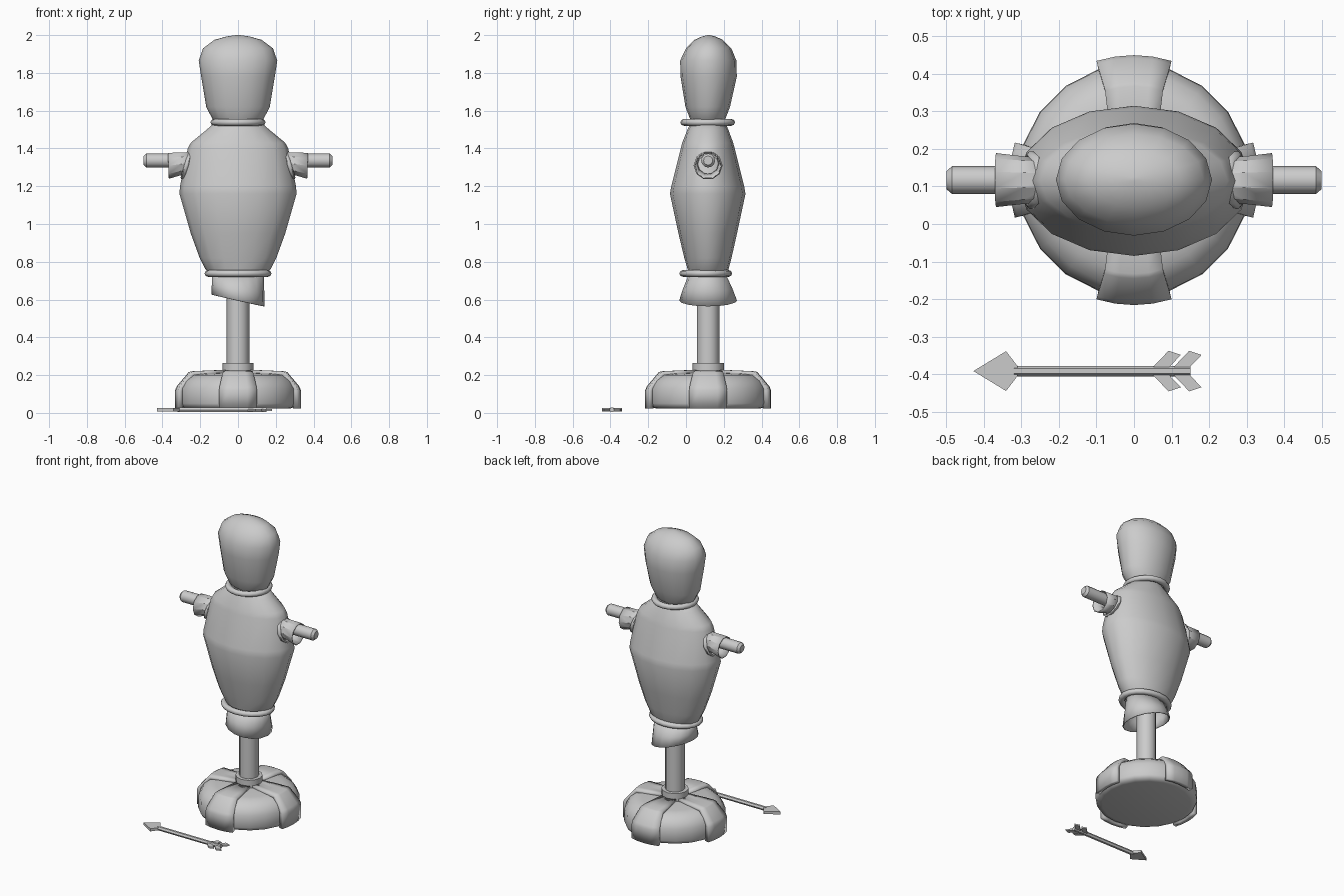
import bpy, math
from mathutils import Vector

if "Cube" in bpy.data.objects:
    bpy.data.objects.remove(bpy.data.objects["Cube"])

CY = 0.117  # centre line of the dummy


def make(name, verts, faces, angle=35, thick=0, offset=-1):
    me = bpy.data.meshes.new(name)
    me.from_pydata(verts, [], faces)
    ob = bpy.data.objects.new(name, me)
    bpy.context.collection.objects.link(ob)
    bpy.context.view_layer.objects.active = ob
    ob.select_set(True)
    bpy.ops.object.mode_set(mode='EDIT')
    bpy.ops.mesh.select_all(action='SELECT')
    bpy.ops.mesh.normals_make_consistent(inside=False)
    bpy.ops.object.mode_set(mode='OBJECT')
    if thick:
        m = ob.modifiers.new("thickness", 'SOLIDIFY')
        m.thickness, m.offset = thick, offset
    bpy.ops.object.shade_smooth_by_angle(angle=math.radians(angle))
    ob.select_set(False)
    return ob


def ring_z(z, rx, ry, cy=CY, n=16, tilt=0):
    return [Vector((rx * math.cos(a), cy + ry * math.sin(a), z + tilt * rx * math.cos(a)))
            for a in (2 * math.pi * i / n for i in range(n))]


def ring_x(x, r, cz, n=10, lean=0, cy=CY):
    return [Vector((x - lean * r * math.sin(a), cy + r * math.cos(a), cz + r * math.sin(a)))
            for a in (2 * math.pi * i / n for i in range(n))]


def loft(name, rings, caps=True, closed=False, **kw):
    n = len(rings[0])
    verts = [v for r in rings for v in r]
    m = len(rings)
    faces = []
    for j in range(m if closed else m - 1):
        k = (j + 1) % m
        faces += [(j*n + i, j*n + (i+1) % n, k*n + (i+1) % n, k*n + i) for i in range(n)]
    if caps and not closed:
        faces += [tuple(range(n)), tuple(range((m-1)*n, m*n))]
    return make(name, verts, faces, **kw)


def band(name, z, rx, ry, cy, h):
    # cord tied round the cloth
    rings = []
    for i in range(8):
        a = 2 * math.pi * i / 8
        d = 0.02 * (math.cos(a) - 1)
        rings.append(ring_z(z + h * math.sin(a), rx + d, ry + d, cy, 20))
    return loft(name, rings, closed=True, angle=60)


# weighted base
loft("base", [ring_z(z, r, r, n=20) for z, r in
     [(0.022, 0.27), (0.03, 0.30), (0.05, 0.31), (0.13, 0.308), (0.17, 0.285),
      (0.20, 0.245), (0.207, 0.2), (0.212, 0.08)]], angle=50)

# four straps over the base
strap = [(0.333, 0.022, 0.1), (0.333, 0.12, 0.1), (0.325, 0.14, 0.098),
         (0.262, 0.215, 0.08), (0.25, 0.22, 0.077), (0.19, 0.223, 0.07), (0.075, 0.228, 0.05)]
for k, side in enumerate(("right", "back", "left", "front")):
    a = k * math.pi / 2
    ca, sa = math.cos(a), math.sin(a)
    verts, faces = [], []
    for r, z, w in strap:
        for s in (-1, -0.5, 0, 0.5, 1):
            t = s * w
            u = math.sqrt(r * r - t * t)
            verts.append((u*ca - t*sa, CY + u*sa + t*ca, z))
    for j in range(len(strap) - 1):
        faces += [(j*5 + i, j*5 + i + 1, j*5 + i + 6, j*5 + i + 5) for i in range(4)]
    ob = make("base_strap_" + side, verts, faces, angle=40, thick=0.028)
    # outer skin must face outwards
    if ob.data.polygons[0].normal.dot(Vector((ca, sa, 0))) < 0:
        ob.data.flip_normals()

# pole and its socket
loft("pole_socket", [ring_z(z, r, r, n=12) for z, r in [(0.2, 0.083), (0.265, 0.083)]])
loft("pole", [ring_z(z, 0.06, 0.06, n=12) for z in (0.2, 0.8)])

# loose cloth below the waist cord, cut on a slant
loft("cloth_skirt", [ring_z(0.74, 0.137, 0.095, 0.113),
                     ring_z(0.66, 0.139, 0.13, 0.115, tilt=-0.1),
                     ring_z(0.595, 0.14, 0.153, CY, tilt=-0.22)],
     caps=False, thick=0.006)
band("waist_cord", 0.738, 0.177, 0.14, 0.105, 0.018)

# torso sack
loft("torso", [ring_z(*s) for s in
     [(0.735, 0.145, 0.1, 0.115), (0.76, 0.172, 0.108, 0.117), (0.82, 0.203, 0.125, 0.116),
      (0.95, 0.25, 0.155, 0.115), (1.16, 0.31, 0.2, 0.115), (1.2, 0.307, 0.193, 0.115),
      (1.4, 0.266, 0.143, 0.115), (1.43, 0.25, 0.135, 0.115), (1.5, 0.165, 0.108, 0.116),
      (1.54, 0.12, 0.09, 0.116)]], angle=50)
band("neck_cord", 1.538, 0.146, 0.145, 0.115, 0.018)

# head sack
loft("head", [ring_z(*s) for s in
     [(1.53, 0.105, 0.08, 0.115), (1.555, 0.135, 0.093, 0.115), (1.62, 0.168, 0.118, 0.115),
      (1.78, 0.195, 0.149, 0.12), (1.865, 0.208, 0.149, 0.118), (1.93, 0.185, 0.12, 0.12),
      (1.975, 0.125, 0.075, 0.12), (1.993, 0.06, 0.035, 0.12), (2.0, 0.01, 0.006, 0.12)]],
     angle=60)

# crossbar arms
loft("arm_bar", [ring_x(x, r, 1.336, 12) for x, r in
     [(-0.5, 0.024), (-0.485, 0.037), (0.485, 0.037), (0.5, 0.024)]])

# flared sleeves with a rolled seam at the shoulder
for s, side in ((1, "right"), (-1, "left")):
    loft("sleeve_" + side, [ring_x(s * 0.24, 0.06, 1.325, lean=s * 0.25),
                            ring_x(s * 0.3, 0.064, 1.318, lean=s * 0.12),
                            ring_x(s * 0.368, 0.072, 1.308, lean=s * -0.04)],
         caps=False, thick=0.006)
    rolls = []
    for i in range(6):
        a = 2 * math.pi * i / 6
        rolls.append(ring_x(s * (0.273 + 0.012 * math.cos(a)), 0.067 + 0.011 * math.sin(a),
                            1.31, lean=s * 0.3))
    loft("sleeve_seam_" + side, rolls, closed=True, angle=60)

# arrow lying on the ground
AY, AZ = -0.392, 0.016
loft("arrow_shaft", [ring_x(x, 0.014, AZ, 6, cy=AY) for x in (-0.32, 0.15)], angle=20)


def plate(name, pts, h):
    n = len(pts)
    verts = [(x, AY + y, AZ + z) for z in (-h, h) for x, y in pts]
    faces = [tuple(range(n))[::-1], tuple(range(n, 2*n))]
    faces += [(i, (i+1) % n, n + (i+1) % n, n + i) for i in range(n)]
    return make(name, verts, faces, angle=20)


plate("arrow_head", [(-0.428, 0), (-0.341, -0.053), (-0.311, -0.014),
                     (-0.311, 0.014), (-0.341, 0.053)], 0.009)
for k, dx in enumerate((0, 0.055)):
    for s in (1, -1):
        plate("arrow_fletching_%d_%s" % (k + 1, "back" if s > 0 else "front"),
              [(0.05 + dx, s*0.01), (0.092 + dx, s*0.054), (0.125 + dx, s*0.043),
               (0.093 + dx, s*0.01)], 0.005)
